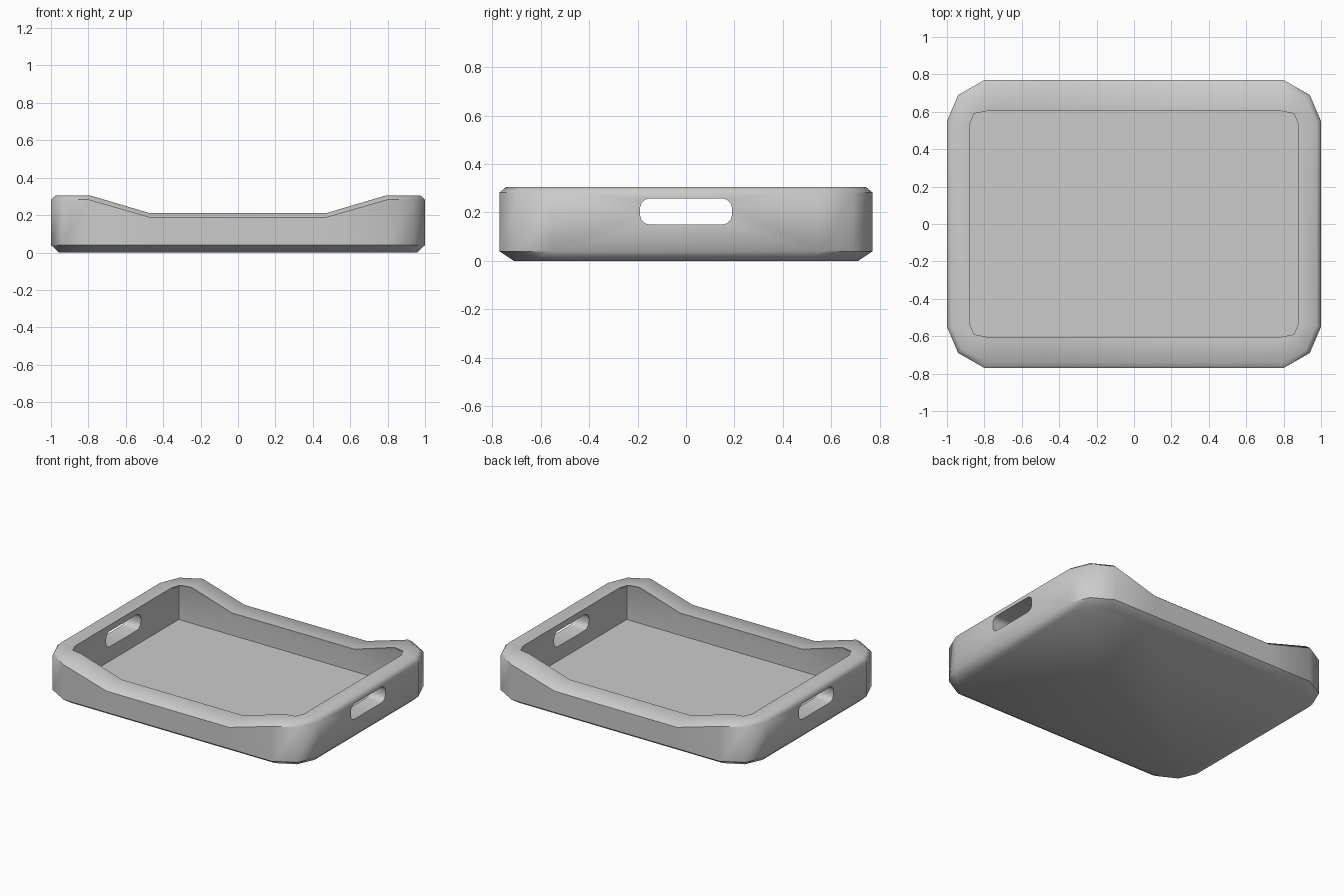
import bpy, bmesh, math

if "Cube" in bpy.data.objects:
    bpy.data.objects.remove(bpy.data.objects["Cube"])

grey = bpy.data.materials.new("plain grey")
colour = (0.6, 0.6, 0.6, 1)
grey.diffuse_color = colour
grey.use_nodes = True
grey.node_tree.nodes["Principled BSDF"].inputs["Base Color"].default_value = colour


def ring(quarter):
    """Mirror one corner outline into a closed loop around the tray."""
    q1 = list(reversed(quarter))
    q2 = [(-x, y) for x, y in quarter]
    q3 = [(-x, -y) for x, y in q1]
    q4 = [(x, -y) for x, y in quarter]
    return q1 + q2 + q3 + q4


def rim_height(index, drop):
    """High corners and ends, low middle of the long sides."""
    low = index % 8 in (3, 4)
    return (0.21 if low else 0.305) - drop


# Corner outlines, from the middle of the long side to the short side
outer = [(0.47, 0.77), (0.8, 0.77), (0.94, 0.69), (1.0, 0.55)]
top = [(0.47, 0.742), (0.79, 0.742), (0.92, 0.672), (0.975, 0.54)]
base = [(0.47, 0.71), (0.78, 0.71), (0.905, 0.645), (0.957, 0.53)]
lip = [(0.47, 0.605), (0.78, 0.605), (0.855, 0.59), (0.88, 0.53)]
wall = [(0.47, 0.607), (0.78, 0.607), (0.88, 0.607), (0.88, 0.53)]

# Tray body: stacked loops from the underside, over the rim, to the floor
bm = bmesh.new()
layers = [(base, 0, None), (outer, 0.04, None), (outer, None, 0.022),
          (top, None, 0), (lip, None, 0.004), (wall, None, 0.022),
          (wall, 0.05, None)]
loops = []
for outline, z, drop in layers:
    loops.append([bm.verts.new((x, y, rim_height(i, drop) if z is None else z))
                  for i, (x, y) in enumerate(ring(outline))])
for a, b in zip(loops, loops[1:]):
    for i in range(len(a)):
        j = (i + 1) % len(a)
        bm.faces.new((a[i], a[j], b[j], b[i]))
bm.faces.new(loops[0])
bm.faces.new(loops[-1])
bmesh.ops.recalc_face_normals(bm, faces=bm.faces)
mesh = bpy.data.meshes.new("tray")
bm.to_mesh(mesh)
bm.free()
tray = bpy.data.objects.new("tray", mesh)
bpy.context.collection.objects.link(tray)
mesh.materials.append(grey)

# Rounded slot through both ends for the handles
bpy.ops.mesh.primitive_cube_add(size=1, location=(0, 0, 0.204))
cutter = bpy.context.object
cutter.name = "handle_cutter"
cutter.hide_render = True
cutter.data.materials.append(grey)
bm = bmesh.new()
bm.from_mesh(cutter.data)
bmesh.ops.scale(bm, vec=(2.4, 0.38, 0.108), verts=bm.verts)
long_edges = [e for e in bm.edges
              if abs(e.verts[0].co.x - e.verts[1].co.x) > 1]
bmesh.ops.bevel(bm, geom=long_edges, offset=0.04, segments=3,
                profile=0.5, affect='EDGES')
bm.to_mesh(cutter.data)
bm.free()

cut = tray.modifiers.new("handles", 'BOOLEAN')
cut.operation = 'DIFFERENCE'
cut.solver = 'EXACT'
cut.object = cutter
bpy.ops.object.select_all(action='DESELECT')
bpy.context.view_layer.objects.active = tray
tray.select_set(True)
bpy.ops.object.modifier_apply(modifier=cut.name)
bpy.data.objects.remove(cutter)

# Soft outer bevels, crisp inner edges
bpy.ops.object.shade_smooth_by_angle(angle=math.radians(50))
